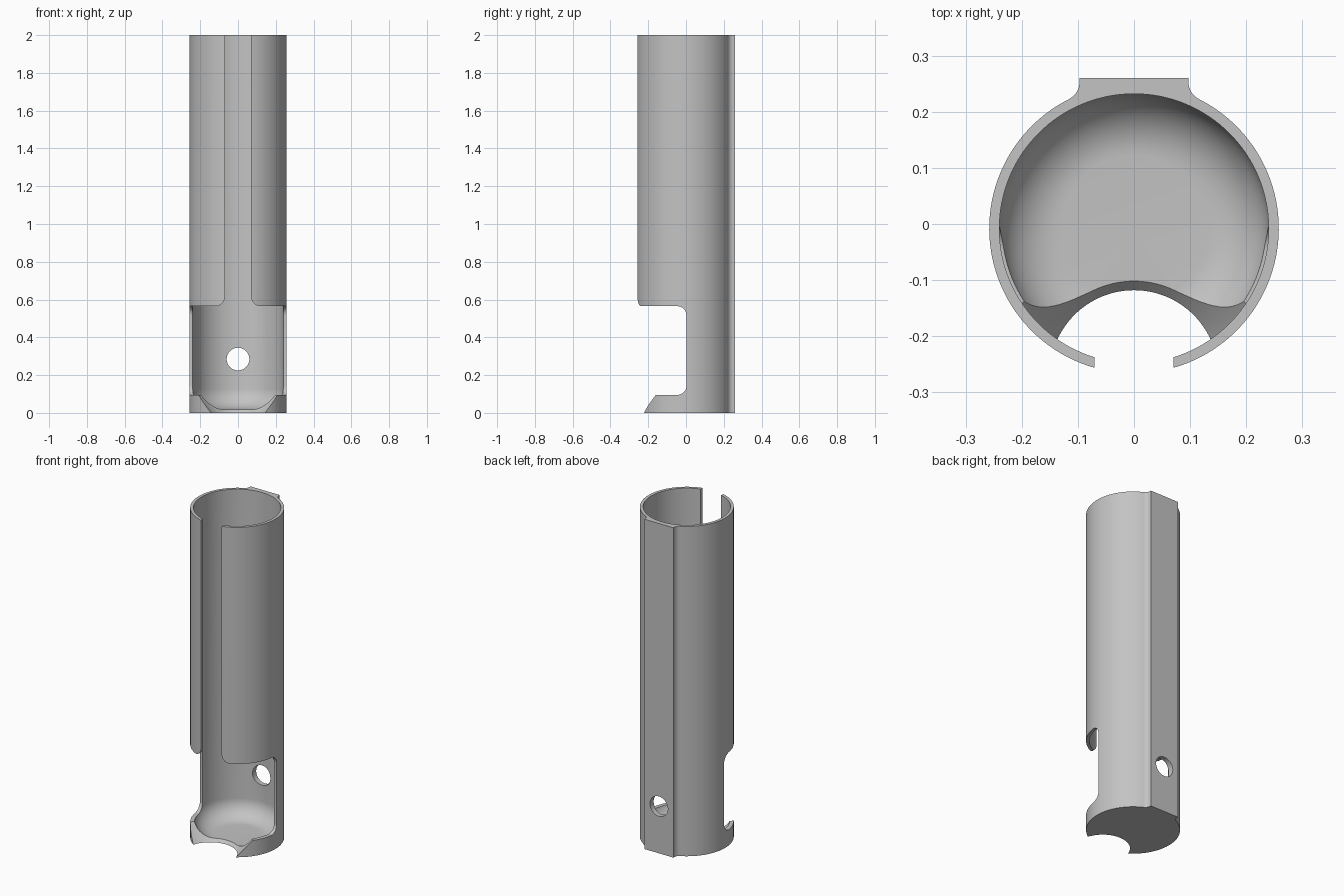
import bpy, bmesh, math
from mathutils import Vector

if "Cube" in bpy.data.objects:
    bpy.data.objects.remove(bpy.data.objects["Cube"], do_unlink=True)

CY = -0.008            # tube axis in y
R_OUT, R_IN = 0.258, 0.24
HEIGHT = 2.0

grey = bpy.data.materials.new("plain grey")
grey.use_nodes = True
colour = (0.55, 0.55, 0.55, 1)
grey.diffuse_color = colour
grey.node_tree.nodes["Principled BSDF"].inputs["Base Color"].default_value = colour


def arc(cx, cy, r, start, end, n):
    """Points on an arc, angles in degrees."""
    angles = [math.radians(start + (end - start) * i / n) for i in range(n + 1)]
    return [(cx + r * math.cos(a), cy + r * math.sin(a)) for a in angles]


def finish(name, bm):
    bmesh.ops.recalc_face_normals(bm, faces=bm.faces)
    mesh = bpy.data.meshes.new(name)
    bm.to_mesh(mesh)
    bm.free()
    obj = bpy.data.objects.new(name, mesh)
    bpy.context.collection.objects.link(obj)
    mesh.materials.append(grey)
    return obj


def prism(name, points, place, sweep):
    """Extrude a 2D outline; place maps (u, v) to 3D."""
    bm = bmesh.new()
    face = bm.faces.new([bm.verts.new(place(u, v)) for u, v in points])
    out = bmesh.ops.extrude_face_region(bm, geom=[face])
    verts = [g for g in out["geom"] if isinstance(g, bmesh.types.BMVert)]
    bmesh.ops.translate(bm, verts=verts, vec=Vector(sweep))
    return finish(name, bm)


def lathe(name, profile, cy, steps=128):
    """Spin an (r, z) profile, starting and ending on the axis."""
    bm = bmesh.new()
    verts = [bm.verts.new((r, cy, z)) for r, z in profile]
    edges = [bm.edges.new(pair) for pair in zip(verts, verts[1:])]
    bmesh.ops.spin(bm, geom=verts + edges, cent=(0, cy, 0), axis=(0, 0, 1),
                   angle=math.tau, steps=steps, use_duplicate=False)
    bmesh.ops.remove_doubles(bm, verts=bm.verts, dist=1e-5)
    return finish(name, bm)


# Outer body: round tube with a flat mounting pad blended into the back
pad_x, pad_y, blend = 0.097, 0.26, 0.035
bx = pad_x + blend
by = CY + math.sqrt((R_OUT + blend) ** 2 - bx ** 2)
touch = math.degrees(math.atan2(by - CY, bx))
right_half = arc(0, CY, R_OUT, -90, touch, 72)
right_half += arc(bx, by, blend, 180 + touch, 180, 8)[1:] + [(pad_x, pad_y)]
left_half = [(-x, y) for x, y in reversed(right_half[1:])]
tube = prism("holder_tube", right_half + left_half,
             lambda u, v: (u, v, 0), (0, 0, HEIGHT))

# Bore with a bowl-shaped floor
floor, bowl = 0.018, 0.11
bore = lathe("bore_cutter",
             [(0, floor)] + arc(R_IN - bowl, floor + bowl, bowl, -90, 0, 14)
             + [(R_IN, HEIGHT + 0.1), (0, HEIGHT + 0.1)], CY)

# Wide front window with rounded back corners
low, high, back, rad = 0.095, 0.565, 0.003, 0.05
window = prism("window_cutter",
               [(-0.5, low)] + arc(back - rad, low + rad, rad, -90, 0, 10)
               + arc(back - rad, high - rad, rad, 0, 90, 10) + [(-0.5, high)],
               lambda u, v: (-0.5, u, v), (1, 0, 0))

# Long front slot that flares out where it meets the window
half = 0.07
side = [(half + rad, high - 0.05)]
side += arc(half + rad, high + rad, rad, 270, 180, 10) + [(half, HEIGHT + 0.1)]
slot = prism("slot_cutter", side + [(-x, z) for x, z in reversed(side)],
             lambda u, v: (u, -0.5, v), (0, 0.4, 0))

# Tapered finger notch at the foot
notch = lathe("notch_cutter",
              [(0, -0.02), (0.132, -0.02), (0.258, 0.12), (0, 0.12)], -0.268)

# Screw hole through the back
hole = prism("hole_cutter", arc(0, 0.285, 0.06, 0, 360, 48)[:-1],
             lambda u, v: (u, 0.05, v), (0, 0.4, 0))

cutters = [bore, window, slot, notch, hole]
for cutter in cutters:
    cutter.hide_render = True
    mod = tube.modifiers.new(cutter.name, 'BOOLEAN')
    mod.operation = 'DIFFERENCE'
    mod.solver = 'EXACT'
    mod.object = cutter

# Bake the cuts and drop the cutters
bpy.context.view_layer.update()
graph = bpy.context.evaluated_depsgraph_get()
baked = bpy.data.meshes.new_from_object(tube.evaluated_get(graph))
tube.modifiers.clear()
tube.data = baked
for cutter in cutters:
    bpy.data.objects.remove(cutter, do_unlink=True)
baked.materials.clear()
baked.materials.append(grey)
for poly in baked.polygons:
    poly.material_index = 0

bpy.ops.object.select_all(action='DESELECT')
tube.select_set(True)
bpy.context.view_layer.objects.active = tube
bpy.ops.object.shade_smooth_by_angle(angle=math.radians(30))
